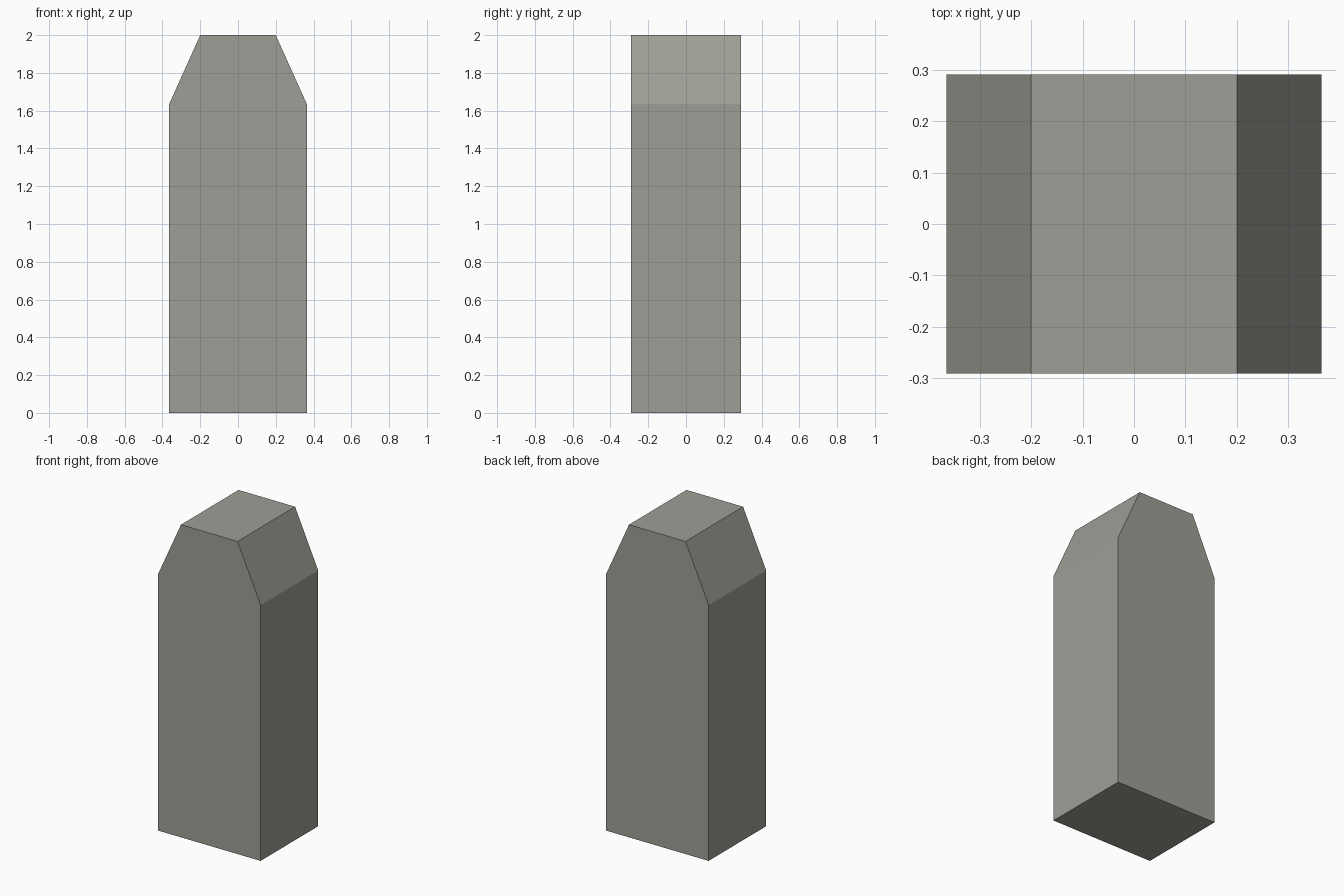
import bpy, bmesh
from mathutils import Vector

if "Cube" in bpy.data.objects:
    bpy.data.objects.remove(bpy.data.objects["Cube"])

HALF_W, HALF_D = 0.364, 0.291
TOP_HALF_W = 0.2
SHOULDER_Z, HEIGHT = 1.636, 2.0

# Front outline: straight sides, sloped shoulders, flat top
right = [(HALF_W, 0), (HALF_W, SHOULDER_Z), (TOP_HALF_W, HEIGHT)]
outline = right + [(-x, z) for x, z in reversed(right)]

# Extrude the outline from front to back
bm = bmesh.new()
front = bm.faces.new([bm.verts.new((x, -HALF_D, z)) for x, z in outline])
result = bmesh.ops.extrude_face_region(bm, geom=[front], use_keep_orig=True)
back = [v for v in result["geom"] if isinstance(v, bmesh.types.BMVert)]
bmesh.ops.translate(bm, verts=back, vec=Vector((0, 2 * HALF_D, 0)))
bmesh.ops.recalc_face_normals(bm, faces=bm.faces)

mesh = bpy.data.meshes.new("stone_post")
bm.to_mesh(mesh)
bm.free()
post = bpy.data.objects.new("stone_post", mesh)
bpy.context.collection.objects.link(post)

# Warm dark grey stone
stone = bpy.data.materials.new("stone")
stone.diffuse_color = (0.34, 0.345, 0.305, 1)
stone.use_nodes = True
stone.node_tree.nodes["Principled BSDF"].inputs["Base Color"].default_value = stone.diffuse_color
mesh.materials.append(stone)
